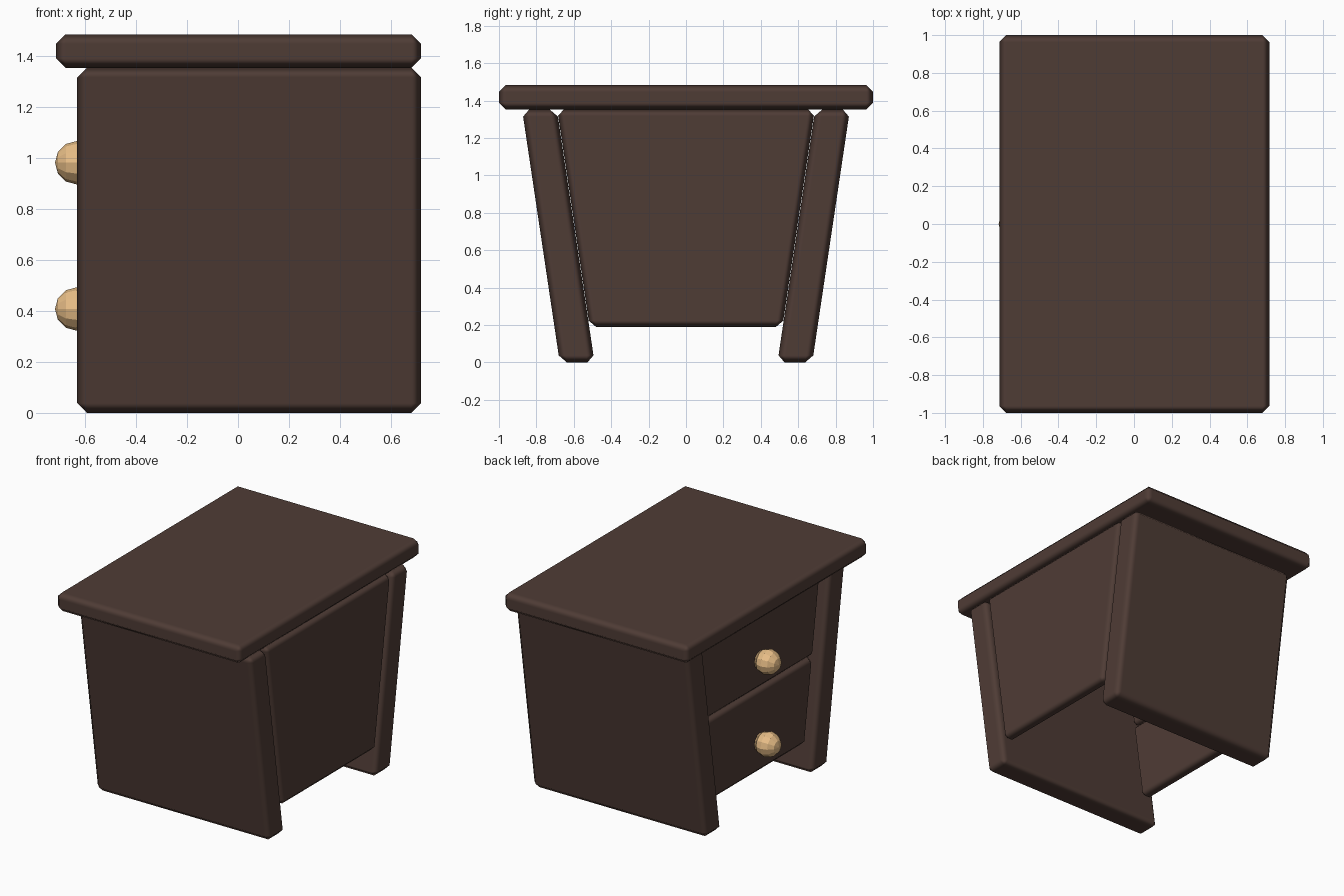
import bpy, bmesh, math

if "Cube" in bpy.data.objects:
    bpy.data.objects.remove(bpy.data.objects["Cube"])


def material(name, color):
    m = bpy.data.materials.new(name)
    m.diffuse_color = (*color, 1)
    m.use_nodes = True
    m.node_tree.nodes["Principled BSDF"].inputs["Base Color"].default_value = m.diffuse_color
    return m


wood = material("dark_wood", (0.078, 0.045, 0.036))
brass = material("pale_knob", (0.80, 0.51, 0.24))


def make_object(name, bm, mat):
    bmesh.ops.recalc_face_normals(bm, faces=bm.faces)
    me = bpy.data.meshes.new(name)
    bm.to_mesh(me)
    bm.free()
    me.materials.append(mat)
    ob = bpy.data.objects.new(name, me)
    bpy.context.collection.objects.link(ob)
    return ob


def board(name, x0, x1, profile, bevel):
    """Extrude a (y, z) outline along x and chamfer all its edges."""
    bm = bmesh.new()
    face = bm.faces.new([bm.verts.new((x0, y, z)) for y, z in profile])
    ext = bmesh.ops.extrude_face_region(bm, geom=[face])["geom"]
    bmesh.ops.translate(bm, vec=(x1 - x0, 0, 0),
                        verts=[v for v in ext if isinstance(v, bmesh.types.BMVert)])
    ob = make_object(name, bm, wood)
    ob.data.shade_smooth()
    mod = ob.modifiers.new("chamfer", "BEVEL")
    mod.width = bevel
    mod.segments = 1
    mod.limit_method = "NONE"
    mod.harden_normals = True
    return ob


def inner(z):
    """Half width between the slanted sides at height z."""
    return 0.489 + 0.149 * z


def insert(name, x0, x1, z0, z1, bevel):
    a, b = inner(z0) - 0.002, inner(z1) - 0.002
    return board(name, x0, x1, [(-a, z0), (a, z0), (b, z1), (-b, z1)], bevel)


# Table top
board("table_top", -0.713, 0.717, [(-1, 1.352), (1, 1.352), (1, 1.483), (-1, 1.483)], 0.037)

# Slanted side panels
T, H = 0.186, 1.352
for side, s in (("left", -1), ("right", 1)):
    a, b = inner(0), inner(H)
    board(side + "_side_panel", -0.63, 0.717,
          [(s * a, 0), (s * (a + T), 0), (s * (b + T), H), (s * b, H)], 0.038)

# Hollow body: rear panel and two drawer fronts
insert("back_panel", 0.62, 0.71, 0.19, 1.352, 0.034)
insert("lower_drawer_front", -0.57, -0.48, 0.19, 0.77, 0.034)
insert("upper_drawer_front", -0.57, -0.48, 0.77, 1.352, 0.034)


# Lathed knobs: (x, radius) from the drawer face out to the tip
def knob(name, z):
    prof = [(-0.55, 0.062), (-0.578, 0.062), (-0.59, 0.052)]
    prof += [(-0.632 - 0.085 * math.cos(t), 0.085 * math.sin(t))
             for t in (math.radians(d) for d in (120, 90, 60, 30, 0))]
    bm = bmesh.new()
    vs = [bm.verts.new((x, 0, r)) for x, r in prof]
    es = [bm.edges.new(p) for p in zip(vs, vs[1:])]
    bmesh.ops.spin(bm, geom=vs + es, cent=(0, 0, 0), axis=(1, 0, 0),
                   angle=math.tau, steps=12, use_merge=True)
    bmesh.ops.remove_doubles(bm, verts=bm.verts, dist=0.0005)
    bmesh.ops.holes_fill(bm, edges=bm.edges, sides=0)
    ob = make_object(name, bm, brass)
    ob.location.z = z


knob("lower_knob", 0.407)
knob("upper_knob", 0.98)
